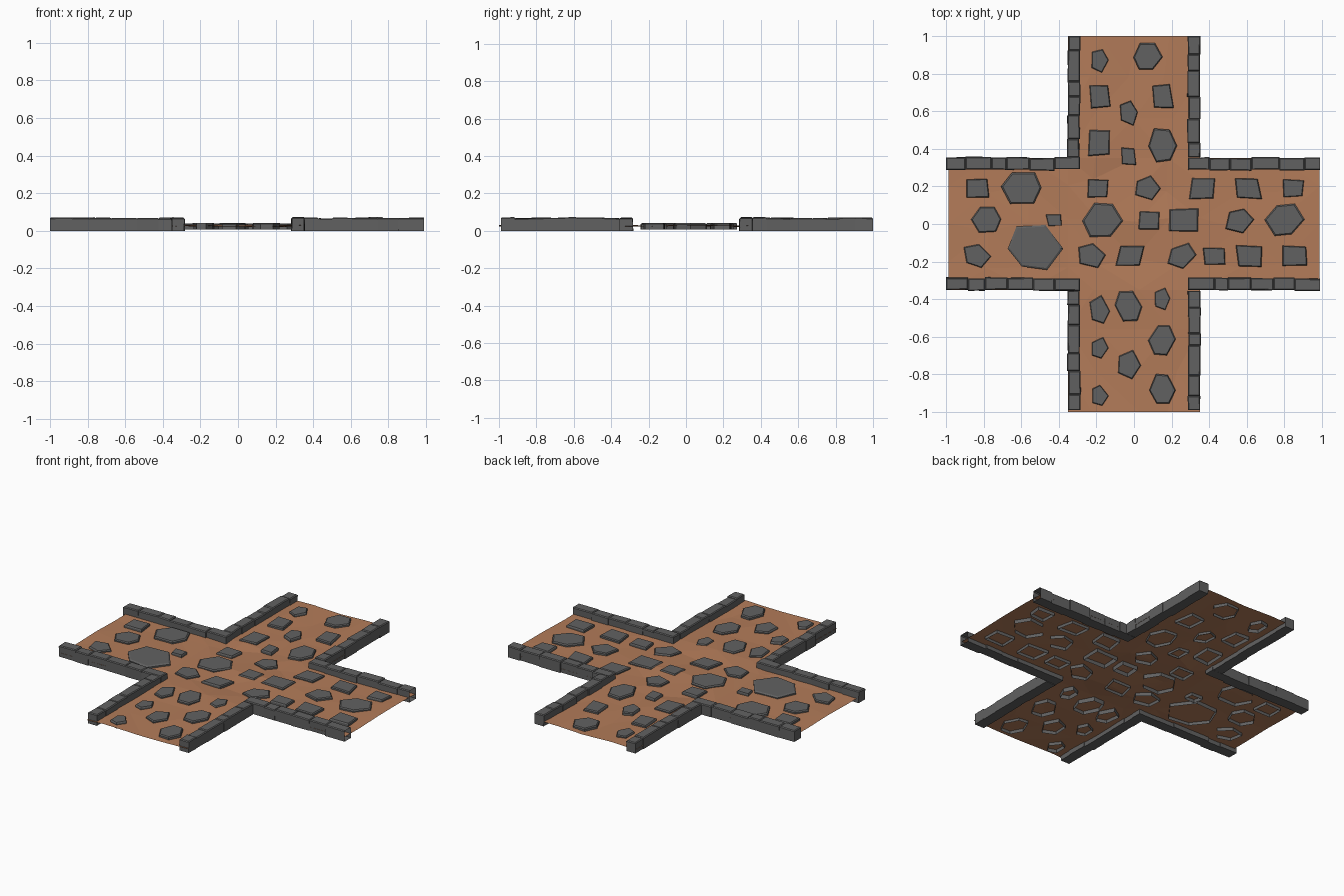
import bpy, bmesh, math, random

if "Cube" in bpy.data.objects:
    bpy.data.objects.remove(bpy.data.objects["Cube"])

random.seed(7)


def material(name, rgb):
    m = bpy.data.materials.new(name)
    m.diffuse_color = (*rgb, 1)
    m.use_nodes = True
    m.node_tree.nodes["Principled BSDF"].inputs["Base Color"].default_value = m.diffuse_color
    return m


DIRT = material("dirt", (0.45, 0.2, 0.1))
STONE = material("stone", (0.12, 0.12, 0.12))


def finish(bm, name, mat):
    me = bpy.data.meshes.new(name)
    bm.to_mesh(me)
    bm.free()
    me.materials.append(mat)
    ob = bpy.data.objects.new(name, me)
    bpy.context.collection.objects.link(ob)


def jit(a):
    return random.uniform(-a, a)


# Dirt path: one uneven, cross-shaped sheet of triangles
bm = bmesh.new()
lines = [-1, -0.78, -0.56, -0.35, -0.2, 0, 0.2, 0.35, 0.56, 0.78, 1]
grid = {}
for i, x in enumerate(lines):
    for j, y in enumerate(lines):
        if abs(x) < 0.36 or abs(y) < 0.36:
            dx = jit(0.04) if abs(x) < 0.3 else 0
            dy = jit(0.04) if abs(y) < 0.3 and abs(x) < 1 else 0
            if abs(y) == 1:
                dy = 0
            z = 0.027 + jit(0.008 if abs(x) < 0.3 else 0.004)
            grid[i, j] = bm.verts.new((x * (0.985 if abs(x) == 1 else 1) + dx, y + dy, z))
for i, j in grid:
    keys = [(i, j), (i + 1, j), (i + 1, j + 1), (i, j + 1)]
    if all(k in grid for k in keys):
        bm.faces.new([grid[k] for k in keys])
bmesh.ops.triangulate(bm, faces=bm.faces)
finish(bm, "dirt_path", DIRT)


# Kerbs: rows of roughly cut blocks along both sides of every arm
def kerb(name, along_x, start, end, side, blocks=6):
    bm = bmesh.new()
    step = (end - start) / blocks
    cuts = [start + step * (k + (jit(0.3) if 0 < k < blocks else 0))
            for k in range(blocks + 1)]
    for a, b in zip(cuts, cuts[1:]):
        top, shift = 0.069 + jit(0.003), jit(0.004)
        res = bmesh.ops.create_cube(bm, size=1)
        for v in res["verts"]:
            t = a if v.co.x < 0 else b
            w = side * (0.32 + v.co.y * 0.065 + shift + jit(0.002))
            z = top + jit(0.002) if v.co.z > 0 else 0
            v.co = (t, w, z) if along_x else (w, t, z)
    # the eastern row ends are left open
    bmesh.ops.delete(bm, geom=[f for f in bm.faces if f.calc_center_median().x > 0.98],
                     context="FACES_ONLY")
    bmesh.ops.recalc_face_normals(bm, faces=bm.faces)
    top_edges = [e for e in bm.edges if all(v.co.z > 0.05 for v in e.verts)]
    bmesh.ops.bevel(bm, geom=top_edges, offset=0.005, segments=1, affect="EDGES")
    finish(bm, name, STONE)


for side, tag in ((-1, "low"), (1, "high")):
    kerb("kerb_west_" + tag, True, -1.0, -0.287, side)
    kerb("kerb_east_" + tag, True, 0.287, 0.99, side)
    kerb("kerb_north_" + tag, False, 0.355, 1.0, side)
    kerb("kerb_south_" + tag, False, -0.99, -0.355, side)


# Paving stones: bevelled, open-bottomed slabs; big ones get more sides
def slab(bm, x, y, w, h):
    n = 6 if w * h > 0.02 else random.choice((4, 4, 5))
    phase = math.pi / 4 if n == 4 else 0
    reach = math.cos(phase)
    skew = jit(0.15)
    out = []
    for k in range(n):
        a = phase + 2 * math.pi * k / n
        u = math.cos(a) / reach + jit(0.1)
        v = math.sin(a) / (reach if n == 4 else 0.9) + jit(0.1)
        out.append(((u + skew * v) * w / 2, v * h / 2))
    top = 0.041 + jit(0.002)
    rings = [[bm.verts.new((x + px * s, y + py * s, z)) for px, py in out]
             for s, z in ((1, 0.006), (1, top - 0.006), (0.92, top))]
    for lo, hi in zip(rings, rings[1:]):
        for k in range(n):
            m = (k + 1) % n
            bm.faces.new((lo[k], lo[m], hi[m], hi[k]))
    bm.faces.new(rings[-1])


def course(name, line, places, along_x):
    """One line of stones: (position along the line, size) pairs."""
    bm = bmesh.new()
    for t, size in places:
        if along_x:
            slab(bm, t, line, size * 1.08, size * 0.9)
        else:
            slab(bm, line, t, size * 0.92, size * 1.1)
    finish(bm, name, STONE)


course("stones_row_north", 0.19, [(-.83, .11), (-.59, .2), (-.19, .1), (.07, .13),
                                  (.365, .12), (.605, .12), (.845, .1)], True)
course("stones_row_middle", 0.02, [(-.78, .15), (-.425, .07), (-.17, .2), (.08, .1),
                                   (.265, .14), (.56, .14), (.8, .19)], True)
course("stones_row_south", -0.17, [(-.835, .14), (-.23, .14), (-.02, .12), (.25, .14),
                                   (.43, .1), (.615, .12), (.855, .12)], True)
course("stone_large", -0.12, [(-.535, .27)], True)
course("stones_column_west", -0.185, [(.87, .11), (.68, .11), (.43, .12),
                                      (-.46, .13), (-.66, .1), (-.91, .1)], False)
course("stones_column_middle", -0.03, [(.59, .12), (.36, .08), (-.435, .15),
                                       (-.745, .14)], False)
course("stones_column_east", 0.15, [(.68, .11), (.42, .16), (-.4, .1),
                                    (-.62, .15), (-.88, .15)], False)
course("stone_north_end", 0.89, [(.07, .15)], True)
